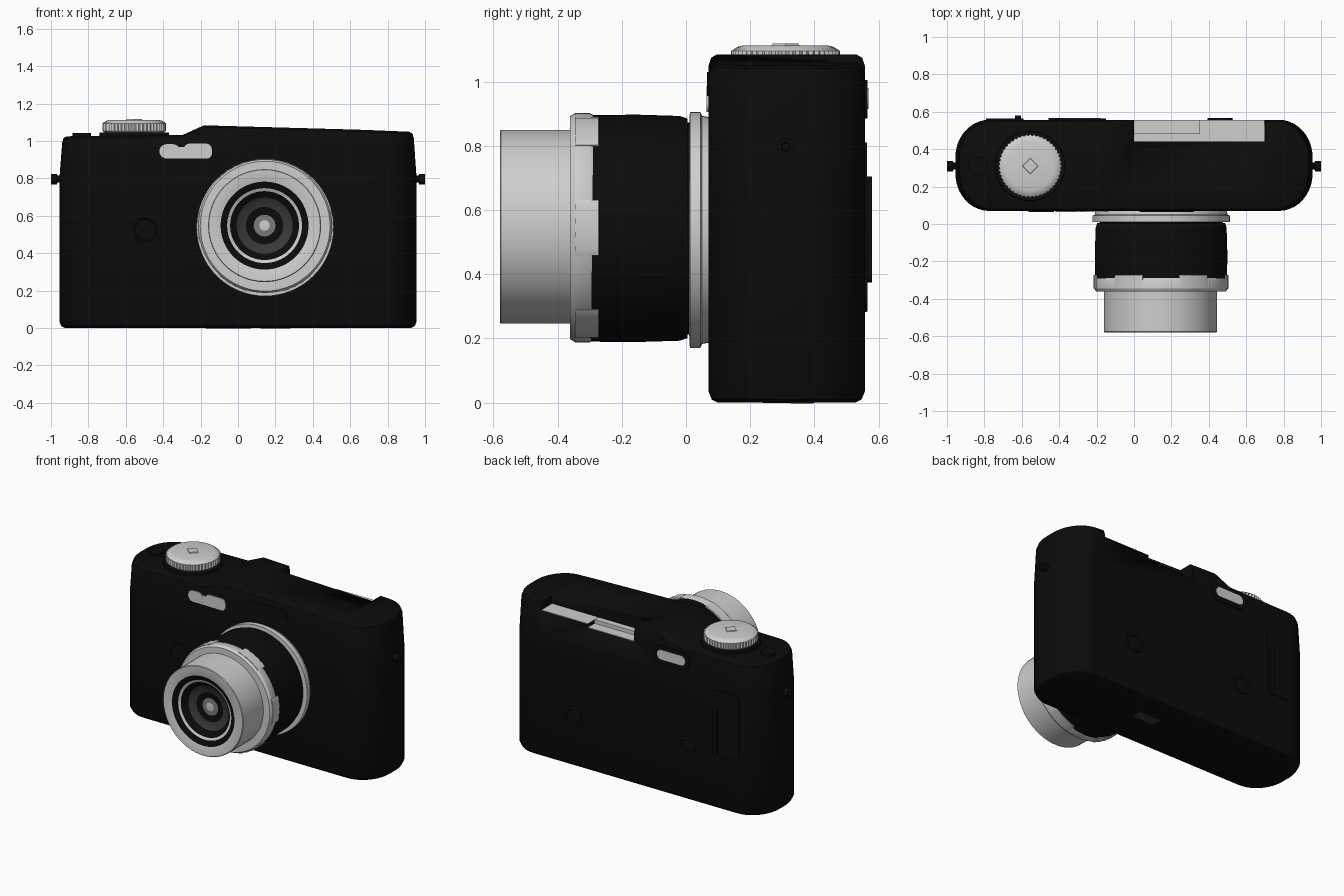
import bpy, bmesh, math
from mathutils import Vector

if "Cube" in bpy.data.objects:
    bpy.data.objects.remove(bpy.data.objects["Cube"])


def material(name, v):
    m = bpy.data.materials.new(name)
    m.diffuse_color = (v, v, v, 1)
    m.use_nodes = True
    m.node_tree.nodes["Principled BSDF"].inputs["Base Color"].default_value = m.diffuse_color
    return m


MATS = [material("black", 0.0035), material("silver", 0.62),
        material("dark_grey", 0.04), material("mid_grey", 0.2)]
BLACK, SILVER, DARK, MID = range(4)


def finish(name, bm, smooth=30):
    bmesh.ops.remove_doubles(bm, verts=bm.verts, dist=0.0002)
    bmesh.ops.recalc_face_normals(bm, faces=bm.faces)
    me = bpy.data.meshes.new(name)
    bm.to_mesh(me)
    bm.free()
    for m in MATS:
        me.materials.append(m)
    ob = bpy.data.objects.new(name, me)
    bpy.context.collection.objects.link(ob)
    bpy.ops.object.select_all(action='DESELECT')
    ob.select_set(True)
    bpy.context.view_layer.objects.active = ob
    bpy.ops.object.shade_smooth_by_angle(angle=math.radians(smooth))
    return ob


def place(axis, u, v, t):
    return {'x': (t, u, v), 'y': (u, t, v), 'z': (u, v, t)}[axis]


def lathe(name, axis, c, profile, n=64, teeth=()):
    """Revolve (radius, position, material) points; rows in teeth are serrated."""
    bm = bmesh.new()
    rows = []
    for k, (r, t, _) in enumerate(profile):
        row = []
        for i in range(n):
            a = 2 * math.pi * i / n
            q = r * (0.955 if k in teeth and i % 2 else 1)
            row.append(bm.verts.new(place(axis, c[0] + q * math.cos(a), c[1] + q * math.sin(a), t)))
        rows.append(row)
    for k in range(len(rows) - 1):
        for i in range(n):
            j = (i + 1) % n
            f = bm.faces.new((rows[k][i], rows[k][j], rows[k + 1][j], rows[k + 1][i]))
            f.material_index = profile[k][2]
    return finish(name, bm)


def plate(name, axis, c, size, t0, t1, mat, r=0.0):
    """Rounded rectangle extruded along an axis from t0 to t1."""
    bm = bmesh.new()
    w, h = size[0] / 2 - r, size[1] / 2 - r
    rows = []
    for t in (t0, t1):
        row = []
        for q, (sx, sy) in enumerate(((1, 1), (-1, 1), (-1, -1), (1, -1))):
            for s in range(7 if r else 1):
                a = math.pi / 2 * (q + s / 6)
                row.append(bm.verts.new(place(axis, c[0] + sx * w + r * math.cos(a),
                                              c[1] + sy * h + r * math.sin(a), t)))
        rows.append(row)
    n = len(rows[0])
    for i in range(n):
        j = (i + 1) % n
        bm.faces.new((rows[0][i], rows[0][j], rows[1][j], rows[1][i]))
    for row in rows:
        bm.faces.new(row)
    for f in bm.faces:
        f.material_index = mat
    return finish(name, bm)


# Body: rounded-end plan lofted upward, the top following a stepped line
def top_z(x):
    pts = [(-1, 1.025), (-0.31, 1.032), (-0.19, 1.084), (0.7, 1.06), (1, 1.048)]
    for (a, za), (b, zb) in zip(pts, pts[1:]):
        if x <= b:
            return za + (zb - za) * (x - a) / (b - a)


HX, RX, RY, Y0, Y1 = 0.955, 0.18, 0.2, 0.07, 0.557
corner = [(HX - RX + RX * math.sin(math.pi / 2 * k / 10),
           RY * (1 - math.cos(math.pi / 2 * k / 10))) for k in range(11)]
cols = [(-x, d) for x, d in reversed(corner)] + [(-0.31, 0), (-0.19, 0), (0.7, 0)] + corner
levels = [(0.03, 0, 0.03), (0.01, 0.01, 0.01), (0.0, 0.035, 0.0), (0.0, 0.8, 0.0),
          (0.015, None, 0.0, 0.035), (0.022, None, 0.008, 0.01), (0.04, None, 0.025, 0)]
bm = bmesh.new()
rings = []
for lv in levels:
    front, back = [], []
    for x, d in cols:
        z = lv[1] if lv[1] is not None else top_z(x) - lv[3]
        px = x * (HX - lv[0]) / HX
        front.append(bm.verts.new((px, Y0 + lv[2] + d, z)))
        back.append(bm.verts.new((px, Y1 - lv[2] - d, z)))
    rings.append(front + back[::-1])
N, M = len(rings[0]), len(cols)
for a, b in zip(rings, rings[1:]):
    for i in range(N):
        j = (i + 1) % N
        bm.faces.new((a[i], a[j], b[j], b[i]))
for ring in (rings[0], rings[-1]):
    for i in range(M - 1):
        bm.faces.new((ring[i], ring[i + 1], ring[N - 2 - i], ring[N - 1 - i]))
body = finish("body", bm)

# Accessory recess cut into the rear top edge
cutters = [plate("recess_cutter", 'z', (0.35, 0.54), (0.7, 0.2), 1.0, 1.2, BLACK),
           plate("pocket_cutter", 'z', (0.175, 0.57), (0.35, 0.18), 0.975, 1.1, BLACK)]
bpy.context.view_layer.objects.active = body
for cutter in cutters:
    cutter.hide_render = True
    mod = body.modifiers.new("cut", 'BOOLEAN')
    mod.object, mod.operation, mod.solver = cutter, 'DIFFERENCE', 'EXACT'
    bpy.ops.object.modifier_apply(modifier=mod.name)
    bpy.data.objects.remove(cutter)
plate("recess_floor_right", 'z', (0.525, 0.498), (0.348, 0.115), 0.999, 1.004, SILVER)
plate("recess_floor_left", 'z', (0.175, 0.461), (0.348, 0.04), 0.999, 1.004, SILVER)
plate("pocket_floor", 'z', (0.175, 0.518), (0.348, 0.075), 0.974, 0.979, SILVER)
plate("pocket_wall", 'y', (0.175, 0.988), (0.348, 0.03), 0.479, 0.483, SILVER)

# Lens
C = (0.145, 0.545)
lathe("lens_flange", 'y', (0.145, 0.538),
      [(0, 0.08, 1), (0.35, 0.08, 1), (0.355, 0.05, 1), (0.367, 0.045, 1), (0.367, 0.012, 1),
       (0.33, 0.01, 0), (0, 0.01, 0)])
lathe("lens_barrel", 'y', (0.145, 0.543),
      [(0, 0.03, 0), (0.33, 0.03, 0), (0.33, 0.005, 0), (0.342, 0.004, 0), (0.35, -0.02, 0),
       (0.354, -0.15, 0), (0.353, -0.3, 0), (0, -0.3, 0)])
lathe("lens_ring", 'y', (0.145, 0.545),
      [(0, -0.29, 1), (0.352, -0.29, 1), (0.357, -0.3, 1), (0.357, -0.345, 1), (0.347, -0.361, 1),
       (0, -0.361, 1)])
for k in range(6):  # grip lugs around the ring
    bm = bmesh.new()
    sections = []
    for s in range(9):
        a = math.radians(60 * k - 14 + 3.5 * s)
        r = 0.362 if s % 2 else 0.358
        sections.append([bm.verts.new((C[0] + q * math.cos(a), y, C[1] + q * math.sin(a)))
                         for q, y in ((0.33, -0.35), (r, -0.345), (r, -0.272), (0.33, -0.27))])
    for a, b in zip(sections, sections[1:]):
        for i in range(4):
            bm.faces.new((a[i], a[(i + 1) % 4], b[(i + 1) % 4], b[i]))
    bm.faces.new(sections[0])
    bm.faces.new(sections[-1])
    for f in bm.faces:
        f.material_index = SILVER
    finish("ring_grip", bm)
lathe("lens_tube", 'y', (0.142, 0.548),
      [(0.25, -0.35, 1), (0.302, -0.35, 1), (0.302, -0.576, 1), (0.298, -0.58, 1), (0.235, -0.577, 0),
       (0.2, -0.56, 1), (0.184, -0.555, 0), (0.15, -0.52, 2), (0.1, -0.505, 0), (0.058, -0.5, 3),
       (0.028, -0.505, 1), (0, -0.508, 1)])

# Top dial on its black collar, and a small button beside it
D = (-0.555, 0.31)
lathe("dial_collar", 'z', D, [(0, 1.0, 0), (0.19, 1.0, 0), (0.185, 1.045, 0), (0, 1.045, 0)])
lathe("mode_dial", 'z', D,
      [(0, 1.04, 1), (0.15, 1.04, 1), (0.17, 1.055, 1), (0.17, 1.095, 1), (0.15, 1.108, 1),
       (0.13, 1.113, 1), (0, 1.113, 1)], 96, (2, 3))
lathe("dial_centre", 'z', (D[0], D[1]),
      [(0, 1.11, 1), (0.045, 1.11, 1), (0.04, 1.118, 1), (0, 1.118, 1)], 4)
lathe("small_button", 'z', (-0.835, 0.31),
      [(0, 1.0, 0), (0.05, 1.0, 0), (0.05, 1.042, 0), (0, 1.042, 0)], 24)

# Strap lugs on both ends
for s, side in ((-1, "left"), (1, "right")):
    lathe("strap_lug_" + side, 'x', (0.31, 0.797),
          [(0, s * 0.93, 0), (0.018, s * 0.93, 0), (0.018, s * 0.965, 0), (0.028, s * 0.968, 0),
           (0.028, s, 0), (0.014, s, 0), (0.012, s * 0.98, 0), (0, s * 0.98, 0)], 20)

# Front details
plate("front_window_wide", 'y', (-0.215, 0.946), (0.15, 0.08), 0.064, 0.08, SILVER, 0.03)
plate("front_window_bar", 'y', (-0.27, 0.938), (0.26, 0.062), 0.065, 0.08, SILVER, 0.025)
plate("front_window_end", 'y', (-0.365, 0.945), (0.11, 0.076), 0.0645, 0.08, SILVER, 0.037)
plate("flash_panel", 'y', (0.175, 0.993), (0.29, 0.075), 0.065, 0.08, BLACK, 0.015)
lathe("front_lamp", 'y', (-0.495, 0.525),
      [(0, 0.08, 0), (0.07, 0.08, 0), (0.068, 0.064, 0), (0.058, 0.064, 0), (0.055, 0.068, 0),
       (0, 0.068, 0)], 32)

# Back details
plate("eyepiece_frame", 'y', (-0.285, 0.945), (0.27, 0.12), 0.55, 0.565, BLACK, 0.05)
plate("eyepiece_glass", 'y', (-0.285, 0.947), (0.21, 0.065), 0.56, 0.568, SILVER, 0.03)
plate("back_panel", 'y', (-0.69, 0.6), (0.2, 0.42), 0.51, 0.563, BLACK, 0.02)
plate("back_thumb_grip", 'y', (-0.62, 0.54), (0.03, 0.33), 0.55, 0.58, BLACK, 0.014)
for name, x, z in (("back_button", -0.39, 0.37), ("back_pad", 0.46, 0.35)):
    lathe(name, 'y', (x, z), [(0, 0.55, 0), (0.07, 0.55, 0), (0.066, 0.566, 0), (0.045, 0.566, 0),
                              (0.04, 0.56, 0), (0, 0.562, 0)], 32)

# Underside details
lathe("tripod_socket", 'z', (0.75, 0.4), [(0, 0.01, 1), (0.032, 0.01, 1), (0.03, 0.0, 1), (0, 0.002, 1)], 24)
plate("bottom_plate", 'z', (0.2, 0.36), (0.16, 0.07), 0.0, -0.002, DARK)
plate("battery_door", 'z', (-0.05, 0.32), (0.24, 0.16), 0.0, -0.001, BLACK, 0.02)
